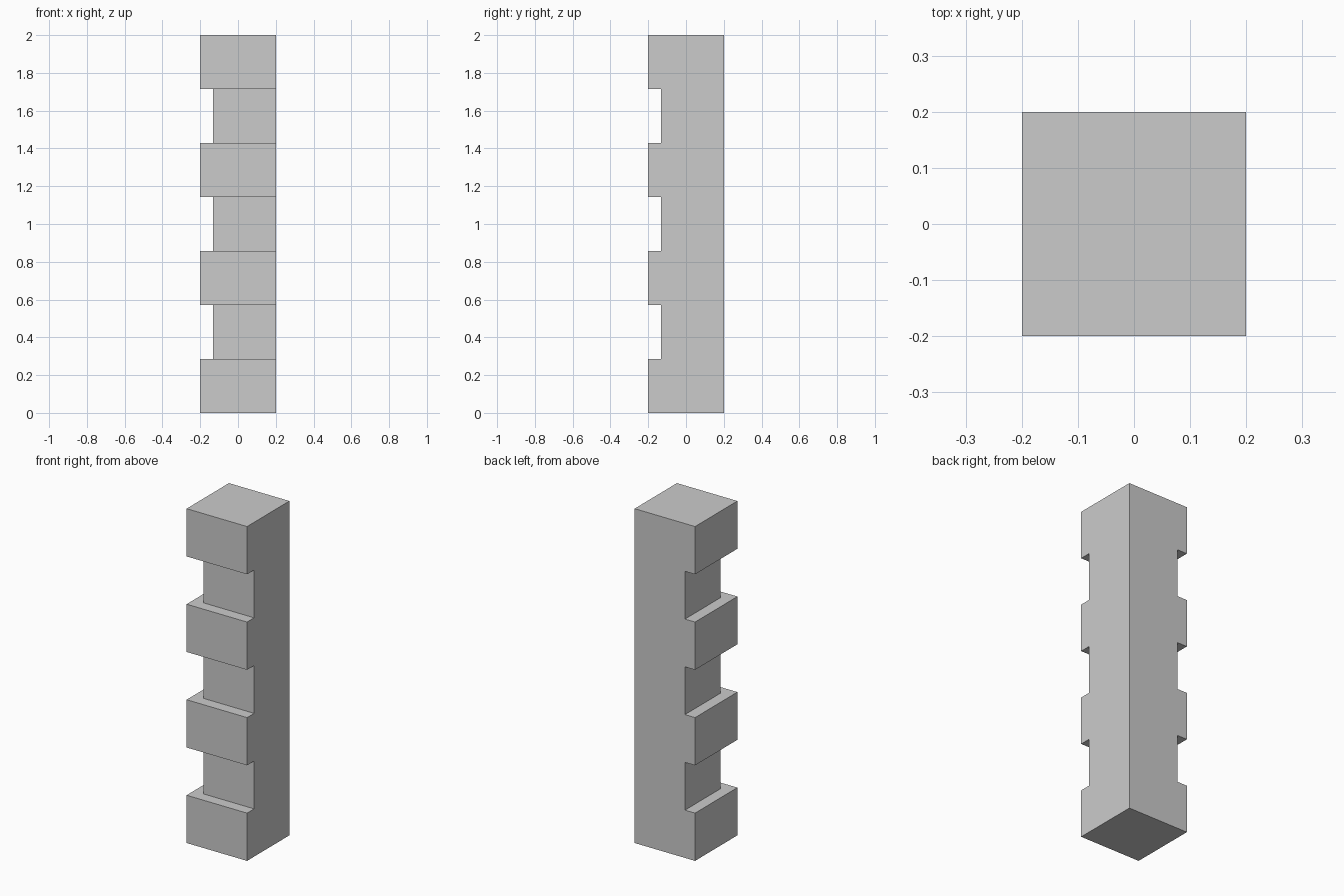
import bpy, bmesh

if "Cube" in bpy.data.objects:
    bpy.data.objects.remove(bpy.data.objects["Cube"])

H = 0.2            # half width of the column
INSET = 0.4 / 6    # depth of the recessed courses
COURSES = 7
STEP = 2.0 / COURSES

bm = bmesh.new()

# Stepped front and left walls: three points per ring, alternating full and recessed
rings = []
for i in range(COURSES):
    r = -H + (INSET if i % 2 else 0)
    for z in (i * STEP, (i + 1) * STEP):
        rings.append([bm.verts.new((x, y, z)) for x, y in ((H, r), (r, r), (r, H))])
for a, b in zip(rings, rings[1:]):
    for k in range(2):
        bm.faces.new((a[k], a[k + 1], b[k + 1], b[k]))

# Flat right and back walls, plus the end caps
low = bm.verts.new((H, H, 0))
high = bm.verts.new((H, H, 2))
bm.faces.new([r[0] for r in rings] + [high, low])
bm.faces.new([r[2] for r in rings] + [high, low])
bm.faces.new(rings[0] + [low])
bm.faces.new(rings[-1] + [high])
bmesh.ops.recalc_face_normals(bm, faces=bm.faces[:])

mesh = bpy.data.meshes.new("corner_quoin_column")
bm.to_mesh(mesh)
bm.free()
bpy.context.collection.objects.link(bpy.data.objects.new("corner_quoin_column", mesh))
